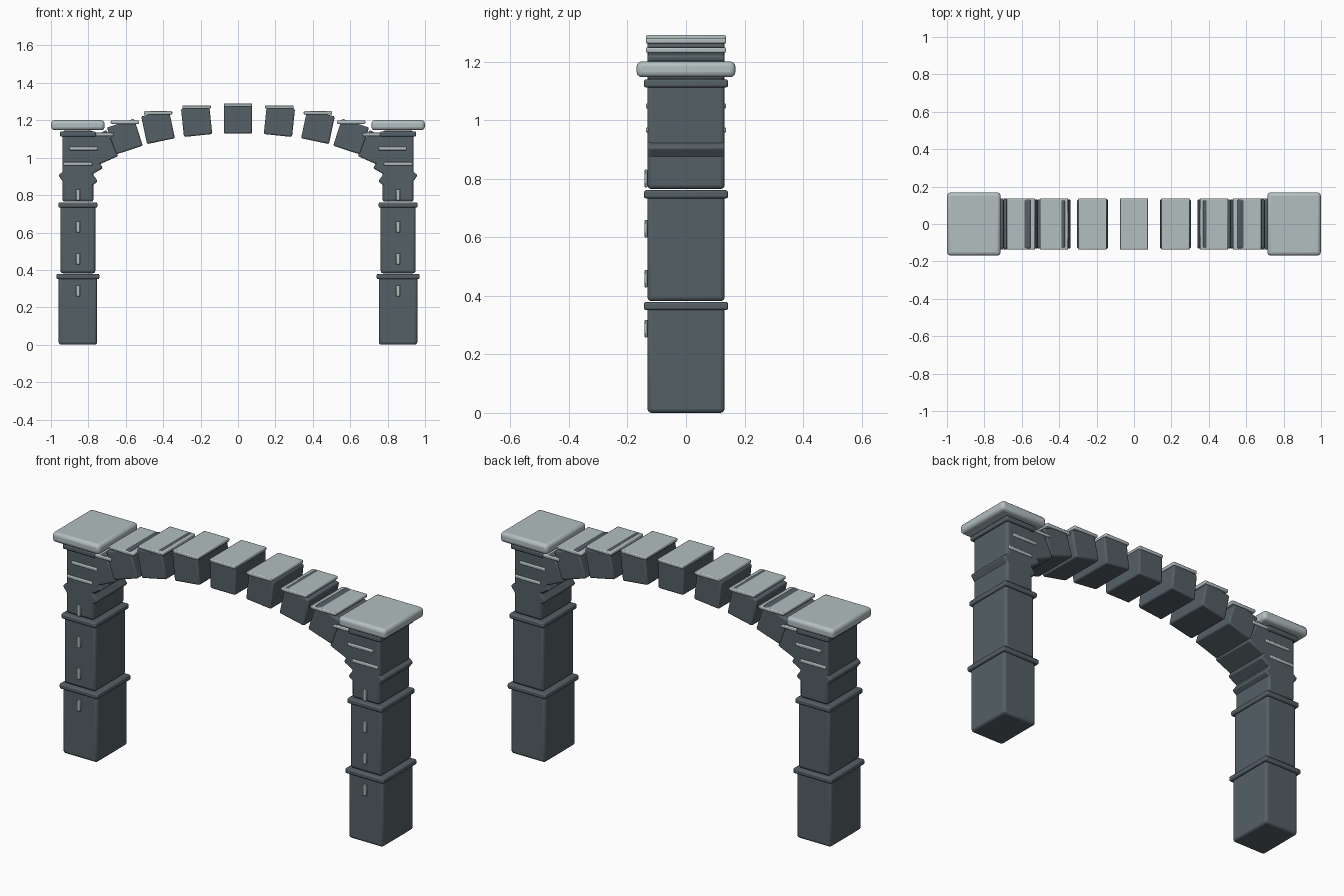
import bpy
from math import sin, cos, radians

cube = bpy.data.objects.get("Cube")
if cube:
    bpy.data.objects.remove(cube, do_unlink=True)


def material(name, colour):
    mat = bpy.data.materials.new(name)
    mat.use_nodes = True
    mat.diffuse_color = colour
    mat.node_tree.nodes["Principled BSDF"].inputs["Base Color"].default_value = colour
    return mat


slate = material("dark slate stone", (0.09, 0.115, 0.13, 1))
pale = material("pale stone", (0.45, 0.52, 0.53, 1))


def block(name, centre, size, mat, bevel, tilt=0, segments=3):
    """Box with rounded edges, tilted about the depth axis."""
    bpy.ops.mesh.primitive_cube_add(size=1, location=centre)
    obj = bpy.context.object
    obj.name = name
    obj.scale = size
    bpy.ops.object.transform_apply(location=False, rotation=False, scale=True)
    obj.rotation_euler.y = tilt
    obj.data.materials.append(mat)
    mod = obj.modifiers.new("rounded edges", "BEVEL")
    mod.width = bevel
    mod.segments = segments
    bpy.ops.object.shade_smooth_by_angle(angle=radians(35))
    return obj


PILLAR_X = 0.856
DEPTH = 0.264

# Pillars: stacked shafts with collars, a cap slab and front inlays
# (part, width, bottom, top, collar width, collar middle)
TIERS = [
    ("lower", 0.206, 0.0, 0.37, 0.23, 0.365),
    ("middle", 0.187, 0.382, 0.755, 0.208, 0.747),
    ("upper", 0.167, 0.765, 1.145, 0.192, 1.126),
]
for side, sign in (("left", 1), ("right", -1)):
    x = sign * PILLAR_X
    for part, width, low, high, collar, collar_z in TIERS:
        block(f"{side}_{part}_shaft", (x, 0, (low + high) / 2),
              (width, DEPTH, high - low), slate, 0.014)
        block(f"{side}_{part}_collar", (x, 0, collar_z),
              (collar, 0.288, 0.028), slate, 0.008)
    block(f"{side}_pillar_cap", (x, 0, 1.174),
          (0.285, 0.338, 0.054), pale, 0.018)
    for i in range(4):
        block(f"{side}_inlay_{i + 1}", (x, -0.1365, 0.288 + 0.171 * i),
              (0.02, 0.0095, 0.06), pale, 0.002, segments=1)

# Arch: blocks along half an ellipse, each with a level coping slab
for i in range(-6, 7):
    angle = radians(15 * i)
    x = (PILLAR_X - 0.001) * sin(angle)
    z = 0.89 + 0.315 * cos(angle)
    block(f"arch_block_{i + 7}", (x, 0, z),
          (0.152, DEPTH, 0.152), slate, 0.009, tilt=angle * 0.4)
    block(f"arch_coping_{i + 7}", (x, 0, z + 0.077),
          (0.152, 0.274, 0.018), pale, 0.005, segments=2)
